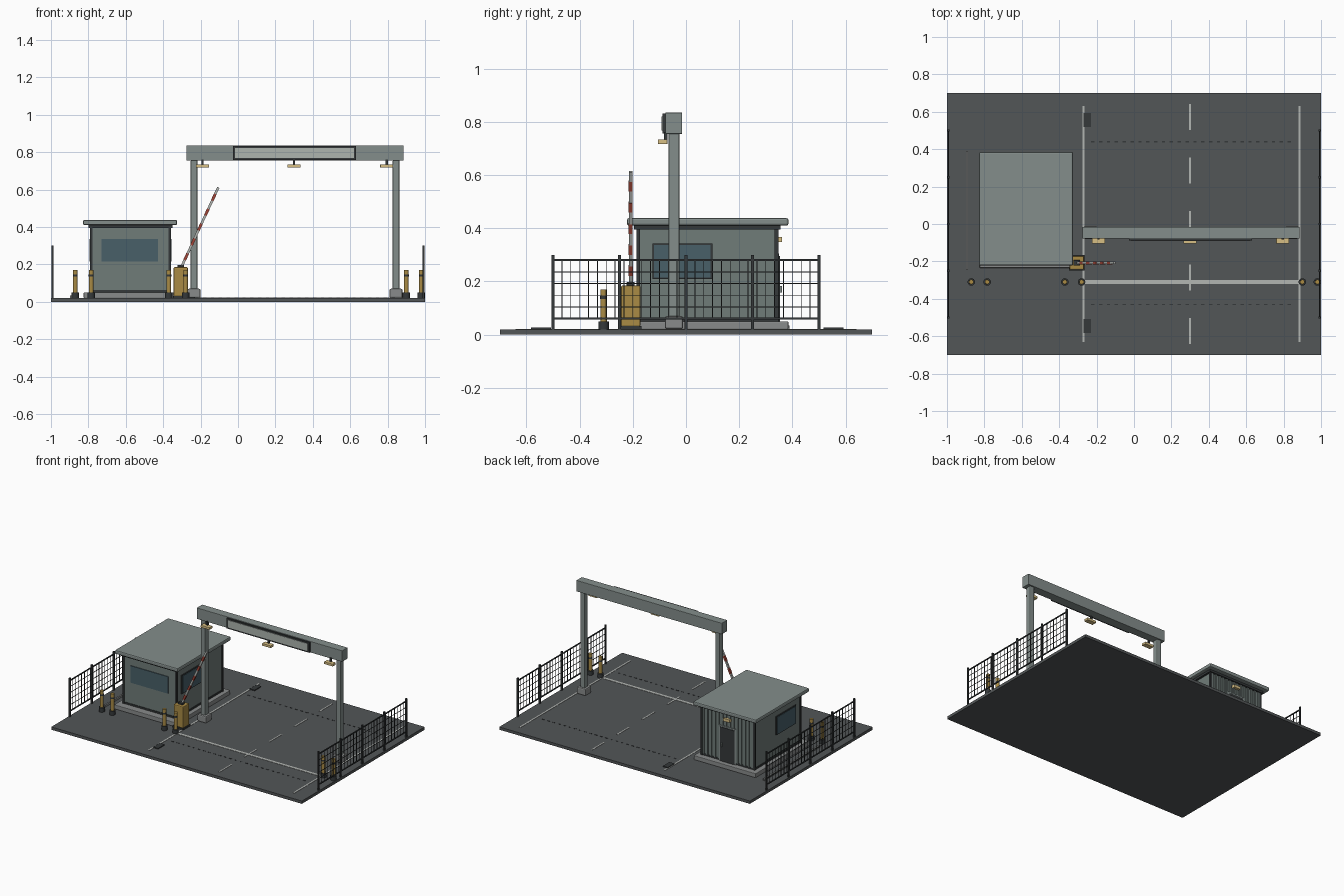
import bpy
import bmesh
from math import radians
from mathutils import Matrix, Vector

default_cube = bpy.data.objects.get("Cube")
if default_cube:
    bpy.data.objects.remove(default_cube, do_unlink=True)


def material(name, red, green, blue):
    mat = bpy.data.materials.new(name)
    mat.use_nodes = True
    colour = (red, green, blue, 1)
    mat.diffuse_color = colour
    shader = next(n for n in mat.node_tree.nodes if n.type == "BSDF_PRINCIPLED")
    shader.inputs["Base Color"].default_value = colour
    return mat


asphalt = material("asphalt", .085, .092, .095)
concrete = material("concrete", .25, .26, .26)
steel = material("painted_steel", .23, .27, .26)
cladding = material("cladding", .16, .2, .19)
dark = material("dark_metal", .035, .04, .042)
glass = material("tinted_glass", .065, .115, .14)
yellow = material("safety_yellow", .4, .26, .06)
red = material("barrier_red", .35, .06, .04)
white = material("road_paint", .45, .47, .45)
panel = material("sign_panel", .42, .46, .43)
lamp = material("lamp_lens", .68, .52, .23)


def finish(name, bm, mat, bevel=0, smooth=False):
    mesh = bpy.data.meshes.new(name)
    bm.to_mesh(mesh)
    bm.free()
    mesh.materials.append(mat)
    obj = bpy.data.objects.new(name, mesh)
    bpy.context.collection.objects.link(obj)
    if bevel:
        mod = obj.modifiers.new("edge_bevel", "BEVEL")
        mod.width = bevel
        mod.segments = 2
    if smooth:
        bpy.ops.object.select_all(action="DESELECT")
        obj.select_set(True)
        bpy.context.view_layer.objects.active = obj
        bpy.ops.object.shade_smooth_by_angle(angle=radians(35))
    return obj


def add_box(bm, x, y, z):
    """Adds a box that fills the three (low, high) ranges."""
    ranges = (x, y, z)
    centre = Vector([(low + high) / 2 for low, high in ranges])
    size = Vector([high - low for low, high in ranges])
    bmesh.ops.create_cube(bm, size=1, matrix=Matrix.LocRotScale(centre, None, size))


def box(name, mat, x, y, z, bevel=0):
    bm = bmesh.new()
    add_box(bm, x, y, z)
    return finish(name, bm, mat, bevel)


def boxes(name, mat, ranges, bevel=0):
    bm = bmesh.new()
    for x, y, z in ranges:
        add_box(bm, x, y, z)
    return finish(name, bm, mat, bevel)


def cylinder(name, mat, centre, radius, height, sides=16):
    bm = bmesh.new()
    bmesh.ops.create_cone(bm, cap_ends=True, segments=sides, radius1=radius,
                          radius2=radius, depth=height,
                          matrix=Matrix.Translation(centre))
    return finish(name, bm, mat, smooth=True)


def around(centre, width):
    return (centre - width / 2, centre + width / 2)


# Ground slab and painted lines
box("road_slab", asphalt, (-1, 1), (-.7, .7), (0, .02))
paint = (.019, .022)
lane_left, lane_right, lane_middle = -.27, .885, .3
boxes("lane_edge_lines", white,
      [(around(x, .012), (-.63, .63), paint) for x in (lane_left, lane_right)])
boxes("lane_dashes", white,
      [(around(lane_middle, .01), around(i * .286, .14), paint) for i in range(-2, 3)])
box("stop_line", white, (lane_left, lane_right), around(-.31, .02), paint)

# Drains: dotted slots across the lane and grates at the kerb
slots = 26
boxes("drain_slots", dark,
      [(around(-.22 + i * .042, .018), around(y, .006), paint)
       for i in range(slots) for y in (-.43, .44)])
boxes("drain_grates", dark,
      [(around(-.25, .04), around(y, .075), (.019, .026)) for y in (-.545, .555)])

# Booth shell
west, east, south, north = -.785, -.365, -.18, .34
box("booth_plinth", concrete, (-.825, -.33), (-.235, .385), (.019, .05), .004)
box("booth_floor_trim", dark, (west - .004, east + .004),
    (south - .004, north + .004), (.05, .062))
box("booth_walls", cladding, (west, east), (south, north), (.05, .41))
boxes("booth_corner_posts", dark,
      [(around(x, .014), around(y, .014), (.05, .41))
       for x in (west, east) for y in (south, north)])
box("booth_eave_trim", dark, (west - .015, east + .015),
    (south - .015, north + .015), (.395, .413))
box("booth_roof", steel, (-.828, -.326), (-.222, .385), (.41, .438), .007)

# Ribbed back wall, door and lamp
ribs = 14
boxes("back_wall_ribs", cladding,
      [(around(west + (i + .5) * (east - west) / ribs, .013),
        (north - .002, north + .007), (.062, .395)) for i in range(ribs)])
door_x = -.575
box("door_frame", steel, around(door_x, .135), (north, north + .009), (.05, .305))
box("door", dark, around(door_x, .115), (north, north + .013), (.05, .295))
box("door_handle", steel, around(door_x + .042, .01),
    (north + .01, north + .022), around(.17, .025))
box("door_lamp", lamp, around(door_x, .05), (north, north + .022), around(.358, .02))

# Booth windows
window_z, window_y = (.215, .337), (-.12, .093)
box("front_window", glass, (-.73, -.428), (south - .005, south + .01), window_z)
for side, x, out in (("left", east, 1), ("right", west, -1)):
    frame_x = sorted((x, x + out * .006))
    pane_x = sorted((x, x + out * .009))
    box(side + "_window_frame", dark, frame_x,
        (window_y[0] - .006, window_y[1] + .006),
        (window_z[0] - .006, window_z[1] + .006))
    box(side + "_window", glass, pane_x, window_y, window_z)

# Kerb strip beside the booth
box("side_kerb", concrete, around(-.892, .011), (-.245, .39), (.019, .034))

# Gantry over the lane
gantry_y = -.045
for side, x in (("right", -.235), ("left", .845)):
    box(side + "_gantry_footing", concrete, around(x, .07), around(gantry_y, .068),
        (.02, .07), .008)
    box(side + "_gantry_post", steel, around(x, .036), around(gantry_y, .042),
        (.06, .76), .007)
box("gantry_beam", steel, (-.275, .885), (-.077, -.015), (.755, .835), .002)
box("sign_frame", dark, (-.028, .632), (-.089, -.07), (.757, .832))
box("sign_face", panel, (-.015, .619), (-.092, -.08), (.768, .821))
lamp_positions = (-.19, .3, .795)
boxes("gantry_lamps", lamp,
      [(around(x, .07), (-.105, -.07), (.717, .734)) for x in lamp_positions], .002)
boxes("gantry_lamp_brackets", dark,
      [(around(x, .012), (-.082, -.07), (.732, .762)) for x in lamp_positions])

# Barrier cabinet and raised striped arm
arm_y = -.208
box("barrier_base", dark, around(-.306, .085), around(arm_y, .083), (.019, .032))
box("barrier_cabinet", yellow, around(-.306, .077), around(arm_y, .073), (.03, .185), .006)
start, end = Vector((-.31, arm_y, .17)), Vector((-.105, arm_y, .612))
direction = (end - start).normalized()
turn = direction.to_track_quat("Z", "Y")


def arm_section(name, mat, begin, finish_at, thickness):
    """Adds a square length of the arm between two fractions of its span."""
    length = (end - start).length * (finish_at - begin)
    middle = start.lerp(end, (begin + finish_at) / 2)
    bm = bmesh.new()
    bmesh.ops.create_cube(bm, size=1, matrix=Matrix.LocRotScale(
        middle, turn, Vector((thickness, thickness, length))))
    return finish(name, bm, mat)


arm_section("barrier_arm", white, 0, 1, .013)
bands = 5
for i in range(bands):
    begin = .12 + i * .18
    arm_section(f"barrier_stripe_{i + 1}", red, begin, begin + .08, .015)
box("barrier_hinge", dark, around(-.306, .035), around(arm_y, .03), (.18, .198), .003)

# Bollards
for i, x in enumerate((-.87, -.785, -.37, -.28, .9, .98)):
    cylinder(f"bollard_foot_{i + 1}", dark, (x, -.31, .035), .02, .03)
    cylinder(f"bollard_{i + 1}", yellow, (x, -.31, .105), .0125, .13)
    cylinder(f"bollard_band_{i + 1}", dark, (x, -.31, .14), .0132, .012)

# Mesh fences along both sides
fence_half, fence_low, fence_high = .5, .06, .28
rows, columns, posts = 6, 30, 5
for side, x in (("right", -.992), ("left", .992)):
    boxes(side + "_fence_posts", dark,
          [(around(x, .01), around(-fence_half + i * .25, .011), (.02, .3))
           for i in range(posts)])
    boxes(side + "_fence_rails", dark,
          [(around(x, .007), (-fence_half, fence_half), around(z, .007))
           for z in (fence_low, fence_high)])
    step_z = (fence_high - fence_low) / (rows - 1)
    step_y = 2 * fence_half / columns
    wires = [(around(x, .003), (-fence_half, fence_half),
              around(fence_low + i * step_z, .003)) for i in range(1, rows - 1)]
    wires += [(around(x, .003), around(-fence_half + i * step_y, .003),
               (fence_low, fence_high)) for i in range(1, columns)]
    boxes(side + "_fence_mesh", dark, wires)
